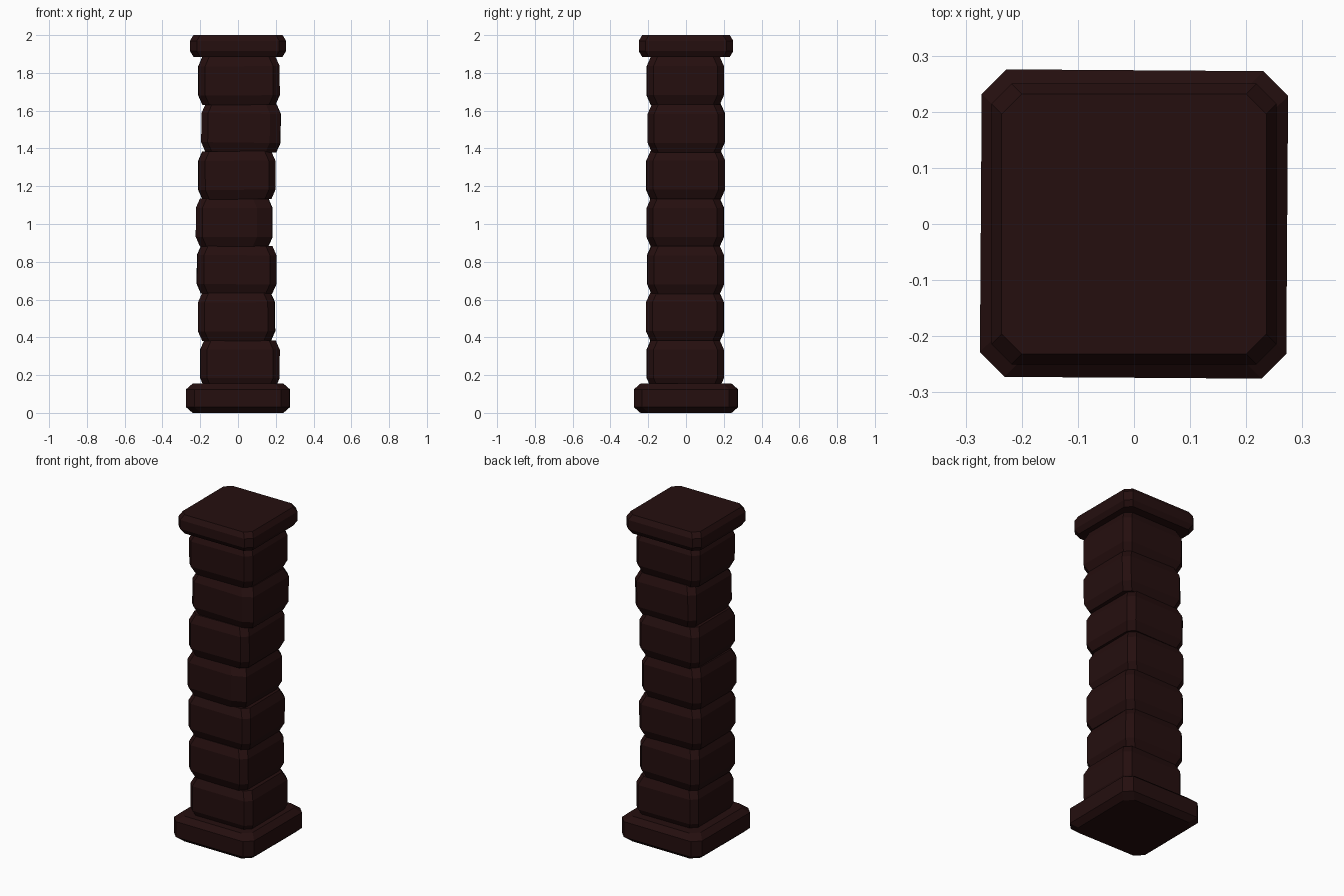
import bpy
import bmesh
from math import radians
from mathutils import Matrix, Vector

cube = bpy.data.objects.get("Cube")
if cube:
    bpy.data.objects.remove(cube)

# Dark reddish brown stone
stone = bpy.data.materials.new("dark_brown_stone")
stone.use_nodes = True
colour = (0.018, 0.0045, 0.0045, 1)
stone.diffuse_color = colour
bsdf = next(n for n in stone.node_tree.nodes if n.type == 'BSDF_PRINCIPLED')
bsdf.inputs["Base Color"].default_value = colour
bsdf.inputs["Roughness"].default_value = 0.9


def outline(x0, x1, y0, y1, cut):
    """Rectangle with its four corners cut off."""
    return [(x0 + cut, y0), (x1 - cut, y0), (x1, y0 + cut), (x1, y1 - cut),
            (x1 - cut, y1), (x0 + cut, y1), (x0, y1 - cut), (x0, y0 + cut)]


def block(name, xs, ys, zs, inset, shoulder, cut, turn=0.0, tilt=0.0, chip=0.0):
    """Chamfered stone, slightly turned and tilted about its own centre."""
    bm = bmesh.new()
    z0, z1 = zs
    levels = [(z0, inset), (z0 + shoulder, 0), (z1 - shoulder, 0), (z1, inset)]
    rings = []
    for z, d in levels:
        points = outline(xs[0] + d, xs[1] - d, ys[0] + d, ys[1] - d, cut)
        # a wider break on the front corner of worn stones
        points[1] = (points[1][0] - chip, points[1][1])
        rings.append([bm.verts.new((x, y, z)) for x, y in points])
    for low, high in zip(rings, rings[1:]):
        for i in range(len(low)):
            j = (i + 1) % len(low)
            bm.faces.new((low[i], low[j], high[j], high[i]))
    bm.faces.new(rings[0][::-1])
    bm.faces.new(rings[-1])

    centre = Vector((sum(xs) / 2, sum(ys) / 2, sum(zs) / 2))
    rot = Matrix.Rotation(radians(turn), 3, 'Z') @ Matrix.Rotation(radians(tilt), 3, 'Y')
    bmesh.ops.rotate(bm, verts=bm.verts, cent=centre, matrix=rot)
    bmesh.ops.recalc_face_normals(bm, faces=bm.faces)
    mesh = bpy.data.meshes.new(name)
    bm.to_mesh(mesh)
    bm.free()
    mesh.materials.append(stone)
    obj = bpy.data.objects.new(name, mesh)
    bpy.context.collection.objects.link(obj)


# Base and cap slabs
block("base_slab", (-.273, .273), (-.274, .274), (0, .155), .034, .03, .044, turn=-.4)
block("cap_slab", (-.254, .254), (-.25, .25), (1.885, 2), .018, .03, .036)

# Stacked shaft stones: x range, y range, turn, tilt, corner chip
stones = [
    ((-.2, .22), (-.208, .2), .3, .2, 0),
    ((-.21, .195), (-.21, .2), -.6, -.4, 0),
    ((-.217, .202), (-.205, .2), .5, .5, 0),
    ((-.222, .182), (-.208, .2), -.5, .3, .045),
    ((-.21, .197), (-.21, .206), .4, -.5, 0),
    ((-.193, .225), (-.202, .205), -.4, .7, .02),
    ((-.21, .22), (-.208, .2), .3, -.3, 0),
]
z = 0.135
tops = [0.385 + 0.25 * i for i in range(len(stones))]
for i, ((xs, ys, turn, tilt, chip), top) in enumerate(zip(stones, tops), 1):
    block(f"shaft_stone_{i}", xs, ys, (z, top), .022, .05, .035, turn, tilt, chip)
    z = top - 0.004
